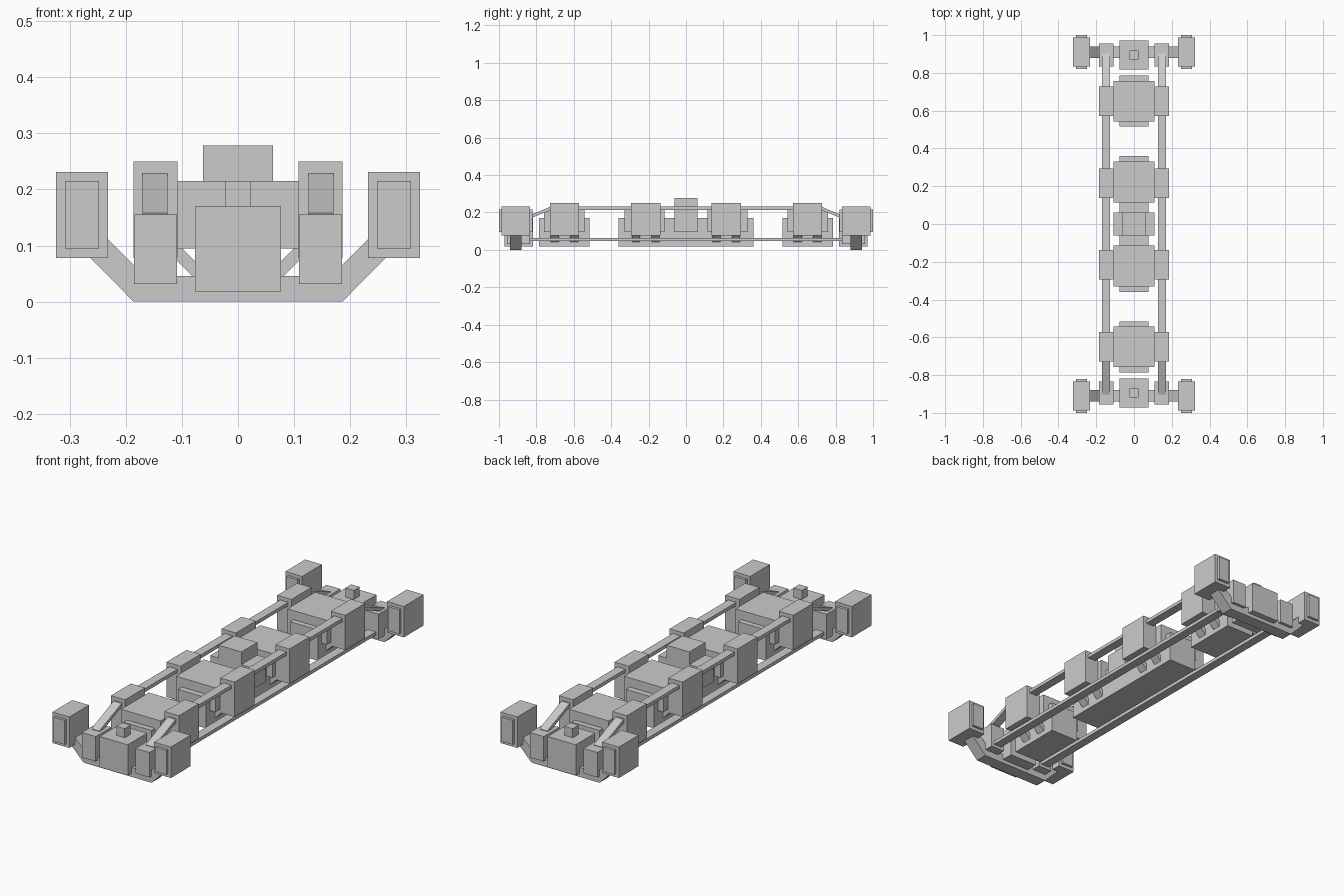
import bpy
from mathutils import Vector

cube = bpy.data.objects.get("Cube")
if cube:
    bpy.data.objects.remove(cube, do_unlink=True)


def make_mesh(name, verts, faces):
    mesh = bpy.data.meshes.new(name)
    mesh.from_pydata(verts, [], faces)
    mesh.update()
    obj = bpy.data.objects.new(name, mesh)
    bpy.context.collection.objects.link(obj)
    return obj


def prism(name, profile, offset):
    """Extrude a closed outline along an offset vector."""
    n = len(profile)
    offset = Vector(offset)
    base = [Vector(p) for p in profile]
    # wind the outline so that the walls face outward
    normal = sum((base[i].cross(base[(i + 1) % n]) for i in range(n)), Vector())
    if normal.dot(offset) < 0:
        base.reverse()
    faces = [tuple(reversed(range(n))), tuple(range(n, 2 * n))]
    faces += [(i, (i + 1) % n, n + (i + 1) % n, n + i) for i in range(n)]
    return make_mesh(name, base + [p + offset for p in base], faces)


def box(name, x, y, z):
    """Box from (low, high) extents on each axis."""
    outline = [(x[0], y[0], z[0]), (x[1], y[0], z[0]),
               (x[1], y[1], z[0]), (x[0], y[1], z[0])]
    return prism(name, outline, (0, 0, z[1] - z[0]))


def span(centre, half):
    return (centre - half, centre + half)


def bar(name, start, end, width_vec, thickness):
    """Flat bar between two points, width along width_vec."""
    a, b, w = Vector(start), Vector(end), Vector(width_vec)
    t = (b - a).cross(w).normalized() * thickness / 2
    return prism(name, [a - t - w / 2, b - t - w / 2, b + t - w / 2, a + t - w / 2], w)


SIDES = (("left", 1), ("right", -1))
ENDS = (("front", -1), ("back", 1))
MODULES = (-0.65, -0.215, 0.215, 0.65)
RAIL_X = 0.148

# Central hull: long middle section, plus one short section at each end
box("middle_hull", span(0, 0.077), span(0, 0.36), (0.018, 0.17))
for end, e in ENDS:
    box(end + "_hull", span(0, 0.077), span(e * 0.65, 0.135), (0.018, 0.17))

# Wide upper decks over the hull
for i, y in enumerate(MODULES):
    deck_y = 0.222 * (1 if y > 0 else -1) if abs(y) < 0.5 else y
    box(f"upper_deck_{i + 1}", span(0, 0.108), span(deck_y, 0.108), (0.095, 0.215))

# Raised block in the middle
box("centre_deck", span(0, 0.108), span(0, 0.062), (0.095, 0.215))
box("centre_turret", span(0, 0.062), span(0, 0.062), (0.095, 0.278))

for side, s in SIDES:
    # Side modules with paired diagonal braces down to the hull
    for i, y in enumerate(MODULES):
        box(f"{side}_module_{i + 1}", span(s * 0.147, 0.039), span(y, 0.078), (0.078, 0.25))
        for j, d in enumerate((-0.052, 0.052)):
            bar(f"{side}_brace_{i + 1}_{j + 1}", (s * 0.135, y + d, 0.115),
                (s * 0.06, y + d, 0.04), (0, 0.044, 0), 0.022)

    # Rails running the full length
    box(side + "_upper_rail", span(s * RAIL_X, 0.022), span(0, 0.73), (0.214, 0.231))
    box(side + "_lower_rail", span(s * RAIL_X, 0.022), span(0, 0.9), (0.047, 0.064))

    for end, e in ENDS:
        tag = f"{end}_{side}"
        # Sloping end of the upper rail
        bar(tag + "_ramp", (s * RAIL_X, e * 0.72, 0.223),
            (s * RAIL_X, e * 0.9, 0.15), (0.044, 0, 0), 0.017)
        box(tag + "_end_block", span(s * 0.147, 0.038), span(e * 0.895, 0.061), (0.032, 0.155))
        # Outer pods with a panel standing proud on both faces
        box(tag + "_pod", span(s * 0.278, 0.046), span(e * 0.91, 0.077), (0.078, 0.231))
        box(tag + "_pod_panel", span(s * 0.278, 0.03), span(e * 0.91, 0.09), (0.095, 0.215))

# End assemblies: cranked cross beam, centre block and cap
half = [(0.186, 0), (0.285, 0.1), (0.252, 0.132), (0.166, 0.046)]
outline = half + [(-x, z) for x, z in reversed(half)]
for end, e in ENDS:
    prism(end + "_cross_beam", [(x, e * 0.91 - 0.031, z) for x, z in outline], (0, 0.062, 0))
    box(end + "_centre_block", span(0, 0.077), span(e * 0.895, 0.076), (0.018, 0.17))
    box(end + "_centre_cap", span(0, 0.023), span(e * 0.895, 0.023), (0.165, 0.215))
